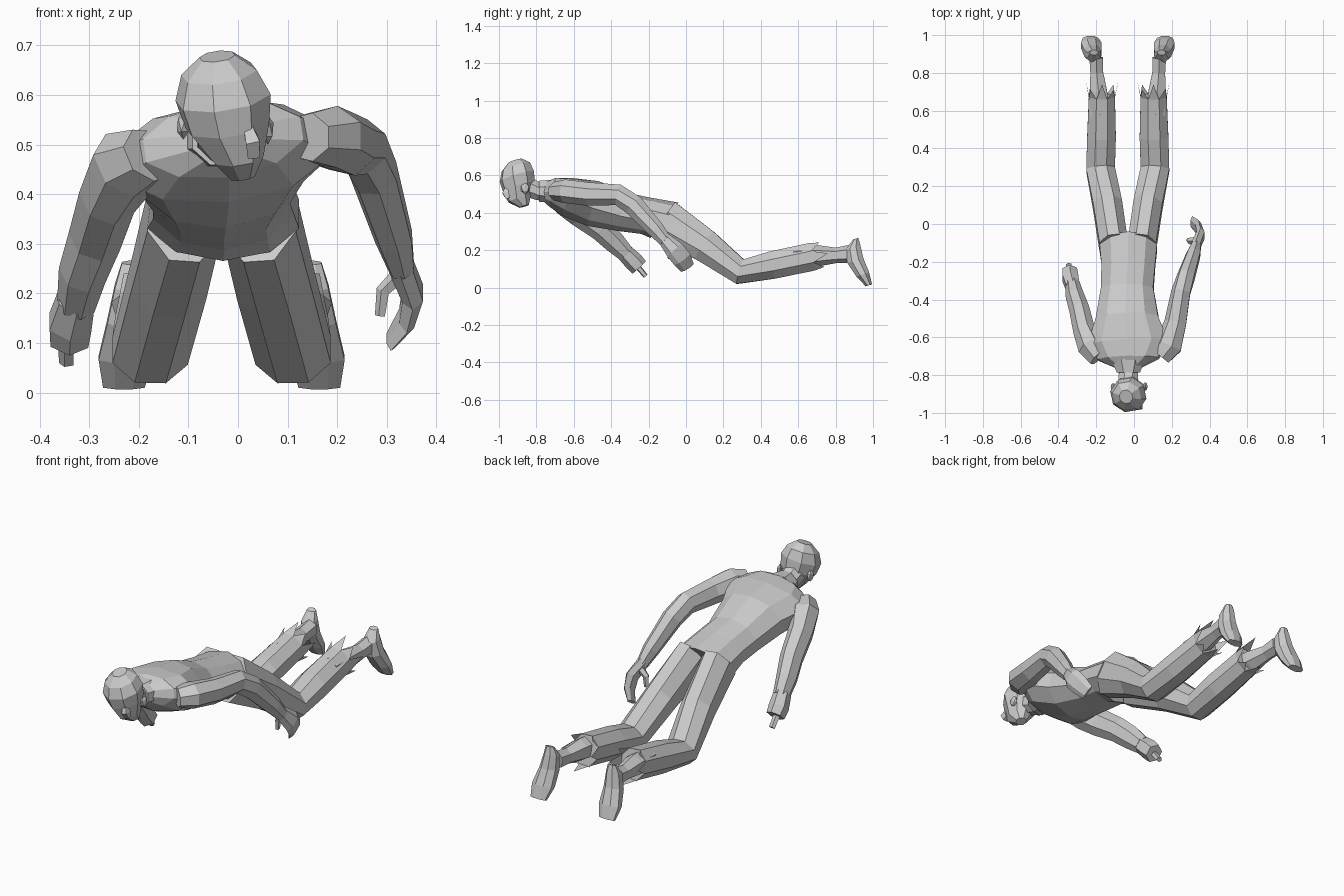
import bpy, bmesh, math
from mathutils import Vector, Matrix

MID = -0.033  # symmetry plane of the legs


def finish(name, bm, mirror=False):
    if mirror:
        geom = bm.verts[:] + bm.edges[:] + bm.faces[:]
        copy = bmesh.ops.duplicate(bm, geom=geom)["geom"]
        for v in copy:
            if isinstance(v, bmesh.types.BMVert):
                v.co.x = 2 * MID - v.co.x
    bmesh.ops.recalc_face_normals(bm, faces=bm.faces)
    me = bpy.data.meshes.new(name)
    bm.to_mesh(me)
    bm.free()
    ob = bpy.data.objects.new(name, me)
    bpy.context.collection.objects.link(ob)
    return ob


def loft(name, rings, n=8, tangent=None, last=None, roll=(0, 0), mirror=False, teeth=0):
    """rings: (x, y, z, half width, half depth), each set square to the path."""
    bm = bmesh.new()
    pts = [Vector(r[:3]) for r in rings]
    k = math.cos(math.pi / n)
    loops = []
    for j, r in enumerate(rings):
        t = pts[min(j + 1, len(pts) - 1)] - pts[max(j - 1, 0)]
        if tangent:
            t = Vector(tangent)
        elif last and j == len(rings) - 1:
            t = Vector(last)
        t.normalize()
        s = Vector((1, 0, 0))
        s = (s - t * s.dot(t)).normalized()
        f = j / (len(rings) - 1)
        s = Matrix.Rotation(-math.radians(roll[0] * (1 - f) + roll[1] * f), 3, t) @ s
        u = s.cross(t)
        ring = []
        for i in range(n):
            a = 2 * math.pi * (i + 0.5) / n
            ring.append(bm.verts.new(pts[j] + s * math.cos(a) * r[3] / k + u * math.sin(a) * r[4] / k))
        loops.append(ring)
    for a, b in zip(loops, loops[1:]):
        for i in range(n):
            m = (i + 1) % n
            bm.faces.new((a[i], a[m], b[m], b[i]))
    bm.faces.new(loops[0])
    bm.faces.new(loops[-1])
    # torn teeth around the end ring
    if teeth:
        for i in range(n):
            a, b = loops[-1][i], loops[-1][(i + 1) % n]
            mid = (a.co + b.co) / 2
            tip = pts[-1] + (mid - pts[-1]) * 1.25
            tip += t * teeth * (1.0 if i % 2 else 0.6)
            bm.faces.new((a, b, bm.verts.new(tip)))
    return finish(name, bm, mirror)


def blob(name, loc, size):
    bm = bmesh.new()
    m = Matrix.Translation(loc) @ Matrix.Diagonal((*size, 1))
    bmesh.ops.create_icosphere(bm, subdivisions=1, radius=1, matrix=m)
    return finish(name, bm)


# torso, shoulders to hem
loft("torso", [
    (-.03, -.765, .515, .06, .045),
    (-.03, -.715, .51, .16, .075),
    (-.03, -.635, .485, .215, .10),
    (-.035, -.50, .45, .165, .118),
    (-.035, -.34, .405, .138, .10),
    (-.03, -.22, .385, .142, .095),
    (-.03, -.115, .36, .153, .115)], n=10, roll=(10, 0), last=(0, 1, -.8))

# neck and collar
loft("neck", [(-.03, -.71, .515, .07, .055), (-.03, -.79, .515, .05, .048),
              (-.03, -.87, .55, .055, .055)])
loft("collar", [(-.03, -.715, .515, .09, .062), (-.03, -.785, .515, .062, .056)])

# head, chin to crown
loft("head", [
    (.008, -.865, .435, .025, .025),
    (-.002, -.89, .475, .05, .06),
    (-.022, -.893, .54, .08, .085),
    (-.03, -.905, .595, .091, .09),
    (-.038, -.91, .645, .072, .075),
    (-.042, -.915, .678, .034, .036)], tangent=(-.12, -.28, .92), roll=(-12, -12))
loft("nose", [(.018, -.955, .54, .008, .01), (.03, -.965, .505, .014, .016),
              (.032, -.95, .478, .012, .012)], n=4)
blob("ear_left", (-.11, -.865, .54), (.015, .025, .03))
blob("ear_right", (.06, -.86, .53), (.013, .025, .03))

# trouser legs with torn hems
loft("trouser_legs", [
    (-.108, -.115, .36, .075, .112),
    (-.14, .10, .225, .077, .088),
    (-.177, .29, .085, .076, .068),
    (-.172, .46, .12, .076, .074),
    (-.170, .675, .165, .069, .075)], mirror=True, teeth=.085)

# bare calves and feet
loft("calves", [(-.18, .58, .165, .05, .05), (-.188, .70, .17, .046, .05),
                (-.197, .80, .172, .034, .036), (-.20, .88, .18, .036, .042)],
     n=6, mirror=True)
loft("feet", [
    (-.212, .908, .262, .022, .014),
    (-.212, .892, .215, .036, .042),
    (-.218, .905, .145, .045, .045),
    (-.226, .945, .07, .055, .036),
    (-.23, .978, .012, .042, .018)], tangent=(0, .3, -1), mirror=True)

# right arm, bent and lifted
loft("arm_right", [
    (.14, -.70, .515, .055, .045),
    (.185, -.645, .515, .068, .058),
    (.222, -.52, .50, .055, .058),
    (.25, -.36, .495, .048, .052),
    (.275, -.28, .44, .045, .052),
    (.315, -.16, .31, .036, .042),
    (.33, -.11, .25, .025, .032)], n=7)
loft("hand_right", [
    (.325, -.12, .265, .024, .03),
    (.352, -.06, .20, .021, .045),
    (.340, -.02, .15, .016, .045),
    (.308, .008, .105, .010, .034)], n=6)
loft("thumb_right", [(.325, -.09, .235, .015, .018), (.293, -.09, .205, .012, .014),
                     (.287, -.085, .155, .009, .01)], n=5)

# left arm, hanging
loft("arm_left", [
    (-.18, -.70, .48, .06, .05),
    (-.225, -.65, .46, .068, .068),
    (-.262, -.57, .395, .054, .064),
    (-.287, -.46, .315, .05, .058),
    (-.312, -.385, .245, .045, .054),
    (-.325, -.32, .18, .036, .042)], n=7)
loft("hand_left", [
    (-.325, -.33, .19, .036, .04),
    (-.338, -.28, .14, .042, .045),
    (-.340, -.25, .108, .038, .042)], n=6)
loft("finger_left", [(-.345, -.26, .115, .014, .013), (-.345, -.215, .06, .013, .011)], n=5)
